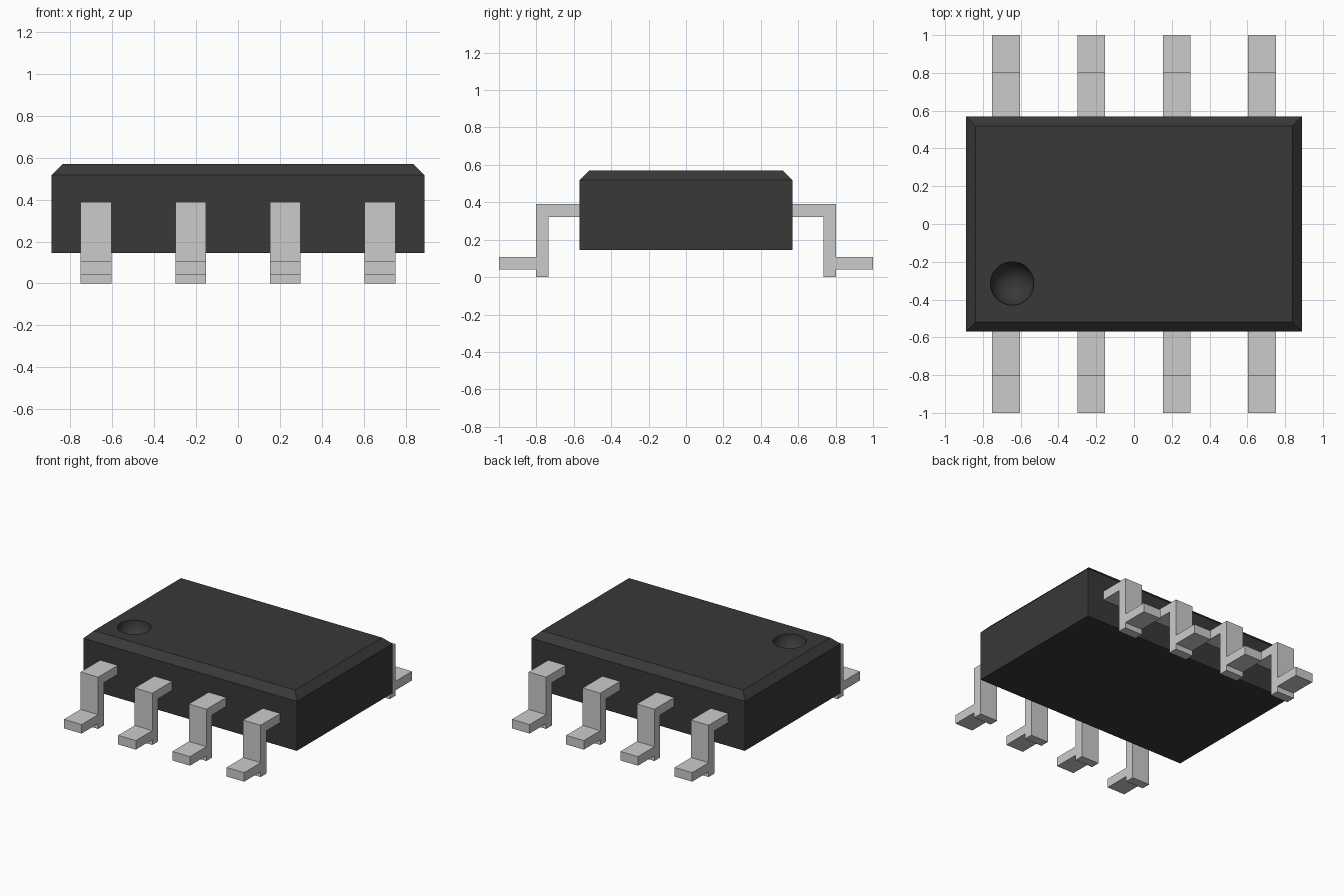
import bpy, bmesh
from mathutils import Vector

if "Cube" in bpy.data.objects:
    bpy.data.objects.remove(bpy.data.objects["Cube"])


def add_object(name, bm):
    bmesh.ops.recalc_face_normals(bm, faces=bm.faces)
    mesh = bpy.data.meshes.new(name)
    bm.to_mesh(mesh)
    bm.free()
    obj = bpy.data.objects.new(name, mesh)
    bpy.context.collection.objects.link(obj)
    return obj


# Body: block with chamfered top rim
Z0, Z1 = 0.145, 0.57
bm = bmesh.new()
bmesh.ops.create_cube(bm, size=1)
bmesh.ops.scale(bm, vec=(1.78, 1.14, Z1 - Z0), verts=bm.verts)
bmesh.ops.translate(bm, vec=(0, 0, (Z0 + Z1) / 2), verts=bm.verts)
rim = [e for e in bm.edges if all(v.co.z > Z1 - 0.01 for v in e.verts)]
bmesh.ops.bevel(bm, geom=rim, offset=0.052, segments=1, affect='EDGES')
body = add_object("body", bm)

plastic = bpy.data.materials.new("dark_plastic")
plastic.diffuse_color = (0.04, 0.04, 0.04, 1)
plastic.use_nodes = True
plastic.node_tree.nodes["Principled BSDF"].inputs["Base Color"].default_value = plastic.diffuse_color
body.data.materials.append(plastic)

# Round dimple marking the first pin
bm = bmesh.new()
bmesh.ops.create_uvsphere(bm, u_segments=48, v_segments=25, radius=0.115)
bmesh.ops.translate(bm, vec=(-0.645, -0.315, Z1), verts=bm.verts)
cutter = add_object("dimple_cutter", bm)
cutter.data.materials.append(plastic)
cutter.hide_render = True

cut = body.modifiers.new("dimple", 'BOOLEAN')
cut.operation = 'DIFFERENCE'
cut.solver = 'EXACT'
cut.object = cutter
bpy.context.view_layer.objects.active = body
body.select_set(True)
bpy.ops.object.modifier_apply(modifier=cut.name)
bpy.data.objects.remove(cutter)
bpy.ops.object.shade_smooth_by_angle(angle=0.5)

# Leads: stepped profile in the y-z plane, extruded along x
PROFILE = [(0.56, 0.39), (0.803, 0.39), (0.803, 0.108), (1.0, 0.108),
           (1.0, 0.04), (0.803, 0.04), (0.803, 0), (0.735, 0),
           (0.735, 0.322), (0.56, 0.322)]
WIDTH, PITCH = 0.147, 0.452


def add_lead(name, x, side):
    bm = bmesh.new()
    face = bm.faces.new([bm.verts.new((x - WIDTH / 2, side * y, z)) for y, z in PROFILE])
    ext = bmesh.ops.extrude_face_region(bm, geom=[face], use_keep_orig=True)
    moved = [g for g in ext["geom"] if isinstance(g, bmesh.types.BMVert)]
    bmesh.ops.translate(bm, vec=Vector((WIDTH, 0, 0)), verts=moved)
    return add_object(name, bm)


for i in range(4):
    for label, side in (("front", -1), ("back", 1)):
        add_lead(f"{label}_lead_{i + 1}", (i - 1.5) * PITCH, side)
